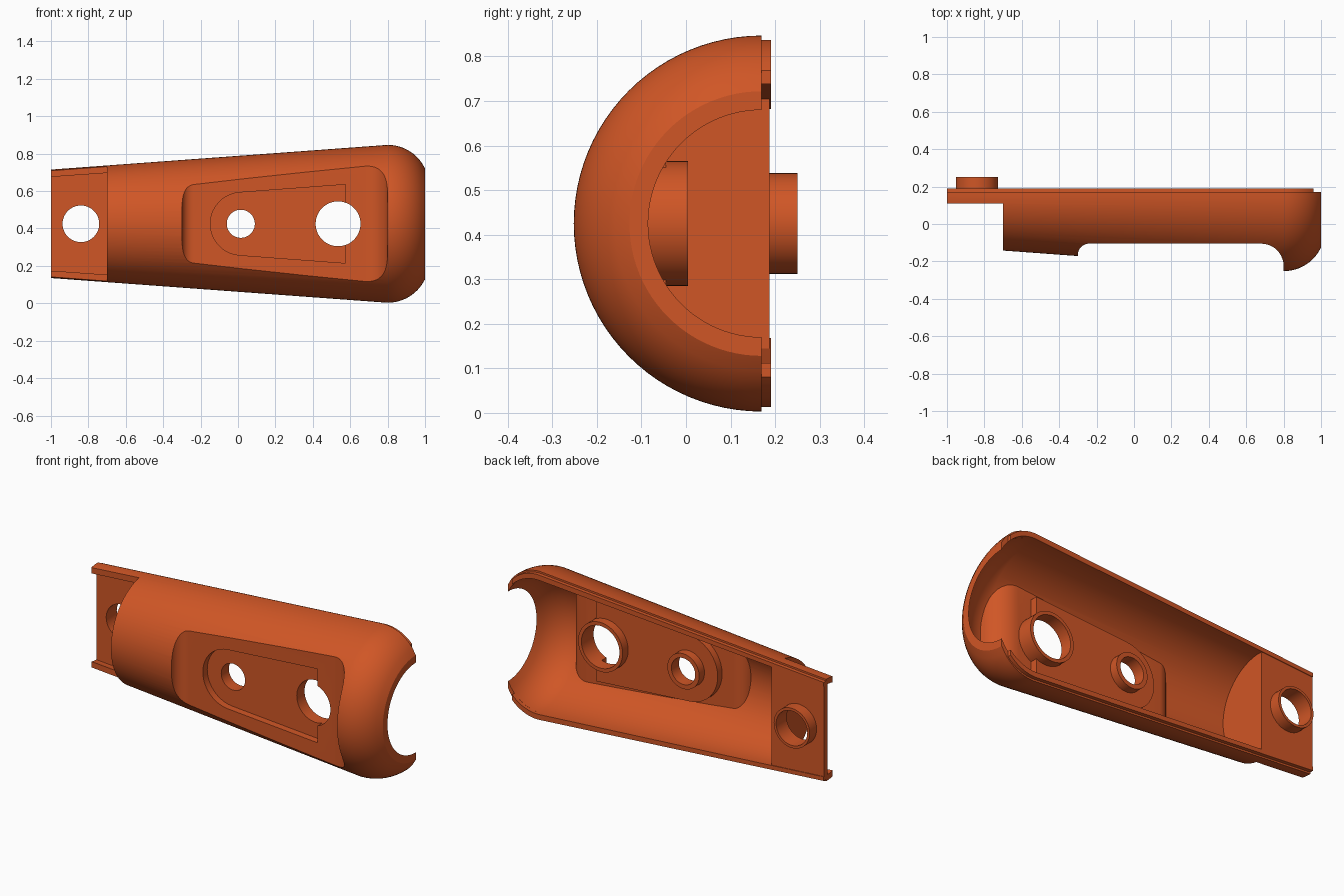
import bpy, bmesh
from math import sin, cos, pi, radians, sqrt
from mathutils import Vector

default = bpy.data.objects.get("Cube")
if default:
    bpy.data.objects.remove(default, do_unlink=True)

MID_Z = 0.425      # height of the long axis
SPLIT_Y = 0.17     # plane where the two halves of the shell meet

orange = bpy.data.materials.new("burnt_orange")
orange.use_nodes = True
orange.diffuse_color = (0.63, 0.093, 0.019, 1)
orange.node_tree.nodes["Principled BSDF"].inputs["Base Color"].default_value = (0.63, 0.093, 0.019, 1)


def make_object(name, bm):
    bmesh.ops.recalc_face_normals(bm, faces=bm.faces)
    mesh = bpy.data.meshes.new(name)
    bm.to_mesh(mesh)
    bm.free()
    mesh.materials.append(orange)
    obj = bpy.data.objects.new(name, mesh)
    bpy.context.collection.objects.link(obj)
    return obj


def lathe(name, profile, steps=96):
    """Solid of revolution about the long axis from (x, radius) pairs."""
    bm = bmesh.new()
    rings = []
    for x, r in profile:
        rings.append([bm.verts.new((x, SPLIT_Y + r * cos(2 * pi * i / steps),
                                    MID_Z + r * sin(2 * pi * i / steps))) for i in range(steps)])
    for a, b in zip(rings, rings[1:]):
        for i in range(steps):
            j = (i + 1) % steps
            bm.faces.new((a[i], a[j], b[j], b[i]))
    bm.faces.new(rings[0])
    bm.faces.new(rings[-1])
    return make_object(name, bm)


def prism(name, points, shift):
    """Extrude a flat outline of 3D points along a vector."""
    bm = bmesh.new()
    face = bm.faces.new([bm.verts.new(p) for p in points])
    ext = bmesh.ops.extrude_face_region(bm, geom=[face], use_keep_orig=True)
    moved = [g for g in ext["geom"] if isinstance(g, bmesh.types.BMVert)]
    bmesh.ops.translate(bm, verts=moved, vec=Vector(shift))
    return make_object(name, bm)


def outline_y(name, points, y0, y1):
    """Prism along y; outline given as (x, offset from the axis height)."""
    return prism(name, [(x, y0, MID_Z + z) for x, z in points], (0, y1 - y0, 0))


def cylinder(name, x, r, y0, y1):
    ring = [(x + r * cos(2 * pi * i / 48), r * sin(2 * pi * i / 48)) for i in range(48)]
    return outline_y(name, ring, y0, y1)


def box(name, x0, x1, y0, y1):
    return outline_y(name, [(x0, -1), (x1, -1), (x1, 1), (x0, 1)], y0, y1)


def boolean(target, operation, *tools):
    """Apply each tool to the target and discard the tool."""
    for tool in tools:
        tool.hide_render = True
        mod = target.modifiers.new("cut", "BOOLEAN")
        mod.operation = operation
        mod.solver = "EXACT"
        mod.object = tool
        bpy.ops.object.select_all(action="DESELECT")
        bpy.context.view_layer.objects.active = target
        target.select_set(True)
        bpy.ops.object.modifier_apply(modifier=mod.name)
        bpy.data.objects.remove(tool, do_unlink=True)


def nose(r_start, drop, x_end=1.0, steps=10):
    """Rounded nose curve starting at x = 0.8."""
    rad = (0.04 + drop * drop) / (2 * drop)
    xs = [0.8 + (x_end - 0.8) * i / steps for i in range(steps + 1)]
    return [(x, r_start - rad + sqrt(rad * rad - (x - 0.8) ** 2)) for x in xs]


def recess(name, grow):
    """Thumb recess side profile with filleted ends, swept across the shell."""
    x0, x1, floor = -0.3 - grow, 0.8 + grow, -0.105 + grow
    ra, rb = 0.06 + grow, 0.12 + grow
    pts = [(x0, -0.6)]
    pts += [(x0 + ra - ra * cos(a), floor - ra + ra * sin(a)) for a in [radians(9 * i) for i in range(11)]]
    pts += [(x1 - rb + rb * sin(a), floor - rb + rb * cos(a)) for a in [radians(9 * i) for i in range(11)]]
    pts += [(x1, -0.6)]
    return prism(name, [(x, y, MID_Z - 1) for x, y in pts], (0, 0, 2))


def pad(name, grow, y1):
    """Tapered pad with one round end."""
    r = 0.168 + grow
    pts = [(0.02 + r * cos(a), r * sin(a)) for a in [radians(95 + 8.5 * i) for i in range(21)]]
    pts = [(0.575 + grow, 0.21 + grow)] + pts[:-1] + [(pts[-1][0], pts[-1][1]), (0.575 + grow, -0.21 - grow)]
    return outline_y(name, pts, -0.4, y1)


# Hollow inside of the shell, leaving room for floor, pad, bosses and bulkhead
inner_nose = nose(0.382, 0.127)
cavity = lathe("cavity", [(-1.1, 0.251)] + inner_nose + [(1.1, 0.255)])
boolean(cavity, "DIFFERENCE",
        recess("recess_inside", 0.02),
        pad("pad_inside", 0.02, -0.045),
        cylinder("large_boss", 0.535, 0.14, -0.6, 0.005),
        cylinder("small_boss", 0.015, 0.1, -0.6, 0.003),
        box("bulkhead", -0.7, -0.67, -0.6, 0.6))

# Outer shell with its recess and holes
outer_nose = nose(0.422, 0.125)
shell = lathe("handle_shell", [(-1, 0.29)] + outer_nose)
boolean(shell, "DIFFERENCE",
        box("split", -2, 2, SPLIT_Y, 1),
        recess("recess_outside", 0),
        cavity,
        box("tongue_step", -2, -0.7, -1, 0.11),
        pad("pad_outside", 0, -0.065),
        cylinder("large_hole", 0.535, 0.12, -0.6, 0.1),
        cylinder("small_hole", 0.015, 0.075, -0.6, 0.1))

# Mating lips along the two long edges
lip_out = [(-1, 0.28)] + [(x, r - 0.01) for x, r in nose(0.422, 0.125, 0.96)]
lip_in = [(-1, 0.257)] + nose(0.382, 0.127, 0.96)
lips = []
for name, side in (("upper_lip", 1), ("lower_lip", -1)):
    pts = lip_out + lip_in[::-1]
    lips.append(outline_y(name, [(x, side * r) for x, r in pts], SPLIT_Y - 0.001, 0.191))

# Tongue plate with a pivot ring
plate = outline_y("tongue_plate", [(-1, -0.262), (-0.67, -0.284), (-0.67, 0.284), (-1, 0.262)], 0.155, 0.187)
boolean(plate, "UNION", cylinder("pivot_ring", -0.84, 0.113, 0.17, 0.25))
boolean(plate, "DIFFERENCE", cylinder("pivot_hole", -0.84, 0.098, 0, 0.5))

# Smooth shading with crisp edges
for obj in [shell, plate] + lips:
    bpy.ops.object.select_all(action="DESELECT")
    bpy.context.view_layer.objects.active = obj
    obj.select_set(True)
    bpy.ops.object.shade_smooth_by_angle(angle=radians(25))
